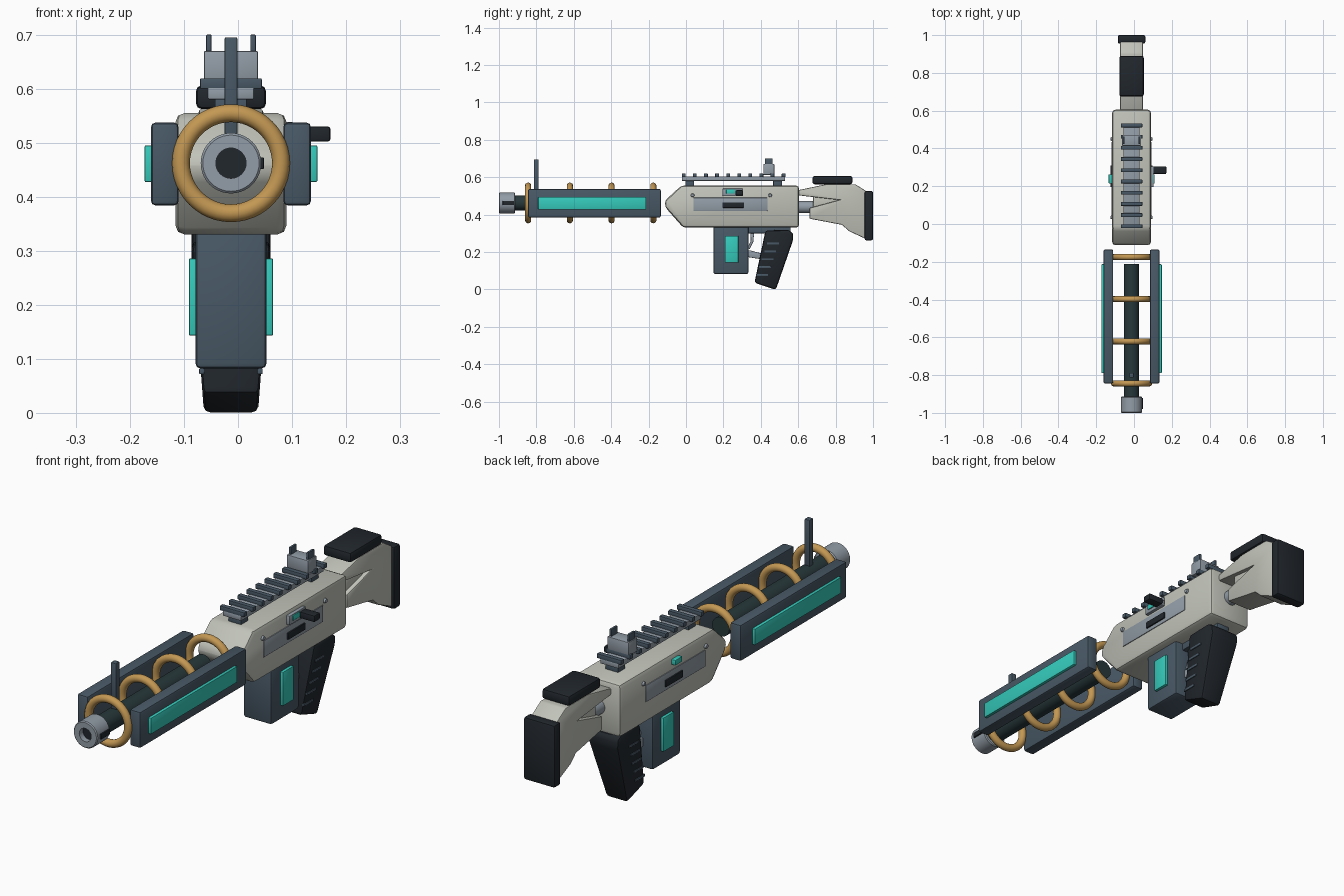
import bpy, bmesh, math
from mathutils import Matrix, Vector

if "Cube" in bpy.data.objects:
    bpy.data.objects.remove(bpy.data.objects["Cube"])

CX = -0.013   # centre plane of the body
AZ = 0.462    # height of the barrel axis


def material(name, r, g, b):
    m = bpy.data.materials.new(name)
    m.diffuse_color = (*[c ** 2.2 for c in (r, g, b)], 1)
    m.use_nodes = True
    m.node_tree.nodes["Principled BSDF"].inputs["Base Color"].default_value = m.diffuse_color
    return m


WHITE = material("off_white", .75, .76, .72)
SLATE = material("slate", .29, .35, .40)
DARK = material("near_black", .15, .17, .19)
BARREL = material("barrel_dark", .17, .23, .24)
STEEL = material("steel", .57, .61, .65)
GOLD = material("copper_gold", .76, .59, .33)
GLOW = material("teal_glow", .22, .79, .73)


def finish(name, bm, mat, bevel=0.0, segments=2):
    bmesh.ops.recalc_face_normals(bm, faces=bm.faces)
    if bevel:
        bmesh.ops.bevel(bm, geom=list(bm.edges), offset=bevel, segments=segments,
                        profile=.5, affect='EDGES', clamp_overlap=True)
    me = bpy.data.meshes.new(name)
    bm.to_mesh(me)
    bm.free()
    me.materials.append(mat)
    ob = bpy.data.objects.new(name, me)
    bpy.context.collection.objects.link(ob)
    return ob


def box(name, x, y, z, mat, bevel=.004):
    """Box from (min, max) pairs; x is relative to the centre plane."""
    bm = bmesh.new()
    size = Vector((x[1] - x[0], y[1] - y[0], z[1] - z[0]))
    mid = Vector((CX + sum(x) / 2, sum(y) / 2, sum(z) / 2))
    bmesh.ops.create_cube(bm, size=1, matrix=Matrix.Translation(mid) @ Matrix.Diagonal((*size, 1)))
    return finish(name, bm, mat, bevel)


def pair(name, x, y, z, mat, bevel=.004):
    """The same box on both sides."""
    box(name + "_right", x, y, z, mat, bevel)
    box(name + "_left", (-x[1], -x[0]), y, z, mat, bevel)


def prism(name, pts, width, mat, bevel):
    """Side profile (y, z) extruded across x; width is a function of z."""
    bm = bmesh.new()
    a, b = [[bm.verts.new((CX + s * width(z), y, z)) for y, z in pts] for s in (-1, 1)]
    bm.faces.new(a)
    bm.faces.new(b[::-1])
    n = len(pts)
    for i in range(n):
        bm.faces.new((a[i], b[i], b[(i + 1) % n], a[(i + 1) % n]))
    return finish(name, bm, mat, bevel)


def lathe(name, prof, mat, z=AZ, closed=False, steps=40):
    """Profile (radius, y) revolved around the long axis."""
    bm = bmesh.new()
    vs = [bm.verts.new((CX + r, y, z)) for r, y in prof]
    es = [bm.edges.new(p) for p in zip(vs, vs[1:])]
    if closed:
        es.append(bm.edges.new((vs[-1], vs[0])))
    bmesh.ops.spin(bm, geom=vs + es, cent=(CX, 0, z), axis=(0, 1, 0),
                   angle=math.tau, steps=steps)
    bmesh.ops.remove_doubles(bm, verts=bm.verts, dist=1e-5)
    return finish(name, bm, mat)


# receiver with wedge nose
prism("receiver", [(-.112, .475), (-.112, .44), (-.015, .33), (.605, .33), (.605, .555), (-.025, .555)],
      lambda z: .103, WHITE, .02)

# receiver side details
pair("side_panel", (.098, .106), (.04, .435), (.42, .49), STEEL, .001)
pair("side_slot", (.1, .112), (.195, .31), (.436, .465), DARK, .003)
pair("status_light", (.098, .121), (.215, .262), (.512, .534), GLOW, .002)
box("bolt_carrier", (.098, .117), (.195, .305), (.498, .538), STEEL)
box("bolt_handle", (.1, .184), (.265, .305), (.502, .53), DARK, .005)
for y in (.035, .45):
    for s in (-1, 1):
        bm = bmesh.new()
        bmesh.ops.create_cone(bm, cap_ends=True, segments=16, radius1=.011, radius2=.008, depth=.012,
                              matrix=Matrix.Translation((CX + s * .105, y, .503)) @
                              Matrix.Rotation(s * math.pi / 2, 4, 'Y'))
        finish("screw", bm, STEEL)

# barrel, muzzle and bore
lathe("barrel", [(0, -.925), (.04, -.925), (.04, -.213), (0, -.213)], BARREL)
lathe("muzzle", [(.028, -1), (.052, -1), (.056, -.996), (.056, -.918), (.052, -.914), (.028, -.914)],
      STEEL, closed=True)
lathe("bore", [(0, -.975), (.029, -.975), (.029, -.92), (0, -.92)], DARK)
box("muzzle_slot", (.045, .061), (-.98, -.92), (AZ - .011, AZ + .011), DARK, .002)

# coil rings
for y in (-.844, -.621, -.398, -.175):
    lathe("coil_ring", [(.0925 + .0165 * math.cos(t * math.tau / 14), y + .0165 * math.sin(t * math.tau / 14))
                        for t in range(14)], GOLD, closed=True, steps=48)

# side rails with glowing panels
pair("side_rail", (.097, .148), (-.844, -.135), (.384, .537), SLATE, .008)
pair("rail_glow", (.14, .16), (-.79, -.213), (.427, .495), GLOW, .003)

# front sight post
box("front_sight_post", (-.012, .012), (-.813, -.788), (.495, .695), SLATE, .003)

# top rail with teeth and mounts
box("top_rail", (-.043, .043), (-.022, .53), (.58, .604), STEEL, .003)
for i in range(10):
    y = -.012 + i * .0593
    box("rail_tooth", (-.057, .057), (y - .01, y + .01), (.6, .619), SLATE, .002)
for y in (.02, .49):
    box("rail_mount", (-.03, .03), (y - .024, y + .024), (.545, .586), SLATE, .003)

# rear sight
box("rear_sight_base", (-.05, .05), (.414, .472), (.612, .67), STEEL, .003)
pair("rear_sight_ear", (.036, .046), (.423, .463), (.66, .7), SLATE, .002)

# stock: tube, forked body, cheek rest, butt pad
lathe("stock_tube", [(0, .59), (.032, .59), (.032, .75), (0, .75)], STEEL, z=.44, steps=28)
prism("stock", [(.597, .53), (.75, .562), (.905, .562), (.965, .525), (.965, .268), (.87, .312),
                (.835, .345), (.66, .378), (.66, .435), (.82, .478), (.597, .503)],
      lambda z: .06, WHITE, .006)
prism("stock_web", [(.68, .43), (.68, .5), (.85, .5), (.85, .43)], lambda z: .042, WHITE, .004)
box("cheek_rest", (-.065, .065), (.676, .89), (.562, .606), DARK, .011)
box("butt_pad", (-.073, .073), (.955, 1), (.262, .526), DARK, .009)

# magazine
box("magazine", (-.066, .066), (.147, .334), (.082, .35), SLATE, .01)
pair("magazine_glow", (.06, .078), (.208, .28), (.143, .286), GLOW, .003)

# grip with ridges
grip_width = lambda z: .05 + .075 * z
prism("grip", [(.425, .315), (.55, .318), (.573, .3), (.573, .265), (.48, -.003), (.366, .036)],
      grip_width, DARK, .012)
for i in range(5):
    z = .245 - i * .042
    y = .465 - i * .0145
    w = grip_width(z)
    pair("grip_ridge", (w - .006, w + .003), (y - .032, y + .032), (z - .005, z + .005), SLATE, .001)

# trigger and guard
box("grip_plate", (-.03, .03), (.33, .56), (.3, .335), SLATE, .004)
prism("trigger_guard", [(.32, .21), (.345, .208), (.41, .19), (.41, .16), (.335, .172), (.32, .176)],
      lambda z: .02, STEEL, .003)
prism("trigger", [(.345, .31), (.365, .31), (.36, .255), (.34, .215), (.33, .222), (.346, .26)],
      lambda z: .011, STEEL, .002)

# smooth curved surfaces, keep edges crisp
for ob in bpy.context.scene.objects:
    ob.select_set(True)
    bpy.context.view_layer.objects.active = ob
bpy.ops.object.shade_smooth_by_angle(angle=math.radians(35))
